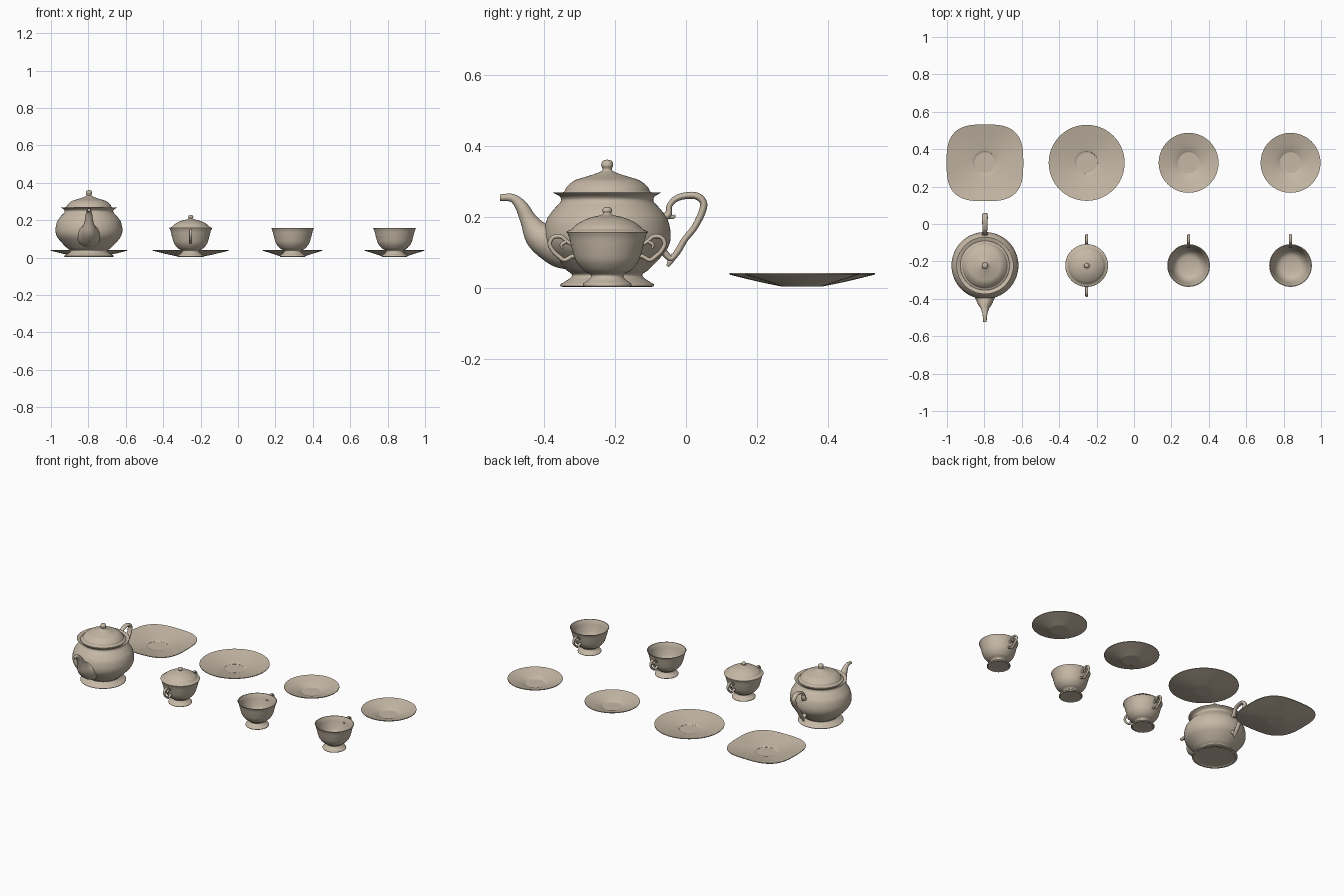
import bpy, bmesh, math
from mathutils import Vector

china = bpy.data.materials.new("warm_china")
china.diffuse_color = (0.56, 0.48, 0.38, 1)


def spline(pts, n=6):
    """Catmull-Rom through the points; a doubled point makes a sharp corner."""
    out = []
    for i in range(len(pts) - 1):
        p1, p2 = Vector(pts[i]), Vector(pts[i + 1])
        if (p1 - p2).length < 1e-6:
            continue
        p0, p3 = Vector(pts[max(i - 1, 0)]), Vector(pts[min(i + 2, len(pts) - 1)])
        for k in range(n):
            t = k / n
            out.append(0.5 * (2 * p1 + (p2 - p0) * t + (2 * p0 - 5 * p1 + 4 * p2 - p3) * t * t
                              + (3 * p1 - p0 - 3 * p2 + p3) * t ** 3))
    out.append(Vector(pts[-1]))
    return out


def skin(name, rings, loc, angle=40):
    """Join rings of points with quads and cap both ends."""
    bm = bmesh.new()
    rows = [[bm.verts.new(p) for p in ring] for ring in rings]
    n = len(rows[0])
    for a, b in zip(rows, rows[1:]):
        for i in range(n):
            j = (i + 1) % n
            bm.faces.new((a[i], a[j], b[j], b[i]))
    bm.faces.new(rows[0])
    bm.faces.new(rows[-1])
    bmesh.ops.recalc_face_normals(bm, faces=bm.faces)
    mesh = bpy.data.meshes.new(name)
    bm.to_mesh(mesh)
    bm.free()
    mesh.materials.append(china)
    ob = bpy.data.objects.new(name, mesh)
    ob.location = loc
    bpy.context.collection.objects.link(ob)
    bpy.ops.object.select_all(action='DESELECT')
    ob.select_set(True)
    bpy.context.view_layer.objects.active = ob
    bpy.ops.object.shade_smooth_by_angle(angle=math.radians(angle))
    return ob


def lathe(name, profile, loc, n=6, seg=64, square=0.0):
    """Turn an (r, z) profile; square > 0 pushes the outer part to a rounded square."""
    rings = []
    for r, z in spline(profile, n):
        r = max(r, 0.0005)
        ring = []
        for i in range(seg):
            a = 2 * math.pi * i / seg
            c, s = math.cos(a), math.sin(a)
            f = (abs(c) ** 3 + abs(s) ** 3) ** (-1 / 3)
            k = 1 + (f - 1) * (min(1, max(0, (r - 0.06) / 0.1)) if square else 0)
            ring.append((r * k * c, r * k * s, z))
        rings.append(ring)
    return skin(name, rings, loc)


def tube(name, path, loc, flip=1, wide=1.0, seg=16):
    """Sweep a round section along (y, z, radius) points in the side plane."""
    pts = spline(path, 6)
    rings = []
    for i, p in enumerate(pts):
        d = pts[min(i + 1, len(pts) - 1)] - pts[max(i - 1, 0)]
        d = Vector((d.x, d.y)).normalized()
        ring = []
        for k in range(seg):
            a = 2 * math.pi * k / seg
            u, v = p.z * math.cos(a), p.z * math.sin(a)
            ring.append((u * wide, flip * (p.x - d.y * v), p.y + d.x * v))
        rings.append(ring)
    return skin(name, rings, loc, 60)


ROW_Y, BACK_Y = -0.222, 0.327
XS = [-0.797, -0.253, 0.292, 0.837]

# --- teapot
pot = (XS[0], ROW_Y, 0)
lathe("teapot_body", [
    (0, 0.008), (0.10, 0.008), (0.12, 0.002), (0.12, 0.002), (0.131, 0.004), (0.131, 0.010),
    (0.118, 0.018), (0.102, 0.029), (0.100, 0.038), (0.118, 0.052), (0.150, 0.085), (0.172, 0.115),
    (0.179, 0.148), (0.171, 0.190), (0.151, 0.220), (0.131, 0.243), (0.134, 0.257), (0.153, 0.268),
    (0.153, 0.268), (0.149, 0.268), (0.130, 0.261), (0.12, 0.258), (0, 0.258)], pot)
lathe("teapot_lid", [
    (0, 0.258), (0.131, 0.259), (0.131, 0.259), (0.131, 0.266), (0.121, 0.271), (0.114, 0.284),
    (0.092, 0.302), (0.062, 0.312), (0.034, 0.321), (0.016, 0.329), (0.013, 0.335),
    (0.017, 0.345), (0.013, 0.357), (0, 0.361)], pot)
tube("teapot_spout", [
    (-0.09, 0.125, 0.075), (-0.138, 0.128, 0.069), (-0.190, 0.146, 0.044), (-0.220, 0.188, 0.025),
    (-0.241, 0.228, 0.018), (-0.266, 0.252, 0.012), (-0.302, 0.254, 0.009)], pot)
tube("teapot_handle", [
    (0.150, 0.196, 0.012), (0.172, 0.206, 0.010), (0.176, 0.232, 0.008), (0.200, 0.254, 0.009),
    (0.245, 0.260, 0.010), (0.270, 0.243, 0.010), (0.268, 0.215, 0.010), (0.246, 0.170, 0.009),
    (0.218, 0.135, 0.009), (0.200, 0.104, 0.009), (0.180, 0.082, 0.008), (0.160, 0.100, 0.010),
    (0.150, 0.102, 0.010)], pot, wide=1.5)
tube("teapot_handle_tail", [(0.190, 0.092, 0.009), (0.178, 0.074, 0.008), (0.170, 0.060, 0.004)], pot)
tube("teapot_handle_spur", [(0.168, 0.206, 0.009), (0.183, 0.199, 0.006), (0.192, 0.204, 0.003)], pot)

# --- sugar bowl and cups share one outside shape and one handle
BOWL = [
    (0, 0.008), (0.055, 0.008), (0.062, 0.002), (0.062, 0.002), (0.068, 0.005), (0.067, 0.012),
    (0.054, 0.021), (0.046, 0.030), (0.048, 0.038), (0.068, 0.050), (0.088, 0.075), (0.099, 0.108),
    (0.107, 0.140), (0.114, 0.157)]
INSIDE = [(0.114, 0.157), (0.110, 0.157), (0.110, 0.157), (0.102, 0.138), (0.094, 0.108),
          (0.082, 0.076), (0.062, 0.054), (0.03, 0.046), (0, 0.045)]
HANDLE = [
    (0.098, 0.122, 0.006), (0.113, 0.130, 0.006), (0.130, 0.144, 0.006), (0.152, 0.142, 0.006),
    (0.162, 0.124, 0.006), (0.152, 0.103, 0.006), (0.136, 0.088, 0.006), (0.120, 0.078, 0.006),
    (0.100, 0.088, 0.006), (0.090, 0.088, 0.006)]
CURL = [(0.116, 0.130, 0.006), (0.129, 0.121, 0.005), (0.126, 0.110, 0.003)]


def cup_handle(name, loc, flip=1):
    tube(name, HANDLE, loc, flip, 1.3)
    tube(name + "_curl", CURL, loc, flip, 1.3)


sugar = (XS[1], ROW_Y, 0)
lathe("sugar_bowl", BOWL + INSIDE, sugar)
lathe("sugar_lid", [
    (0, 0.154), (0.114, 0.155), (0.114, 0.155), (0.113, 0.159), (0.100, 0.165), (0.088, 0.177),
    (0.066, 0.190), (0.042, 0.199), (0.020, 0.204), (0.011, 0.209), (0.014, 0.217),
    (0.010, 0.225), (0, 0.228)], sugar)
cup_handle("sugar_handle_back", sugar, 1)
cup_handle("sugar_handle_front", sugar, -1)

for i, x in enumerate(XS[2:], 1):
    lathe(f"cup_{i}", BOWL + INSIDE, (x, ROW_Y, 0))
    cup_handle(f"cup_handle_{i}", (x, ROW_Y, 0))


# --- plates: shallow dishes with a sunken round well
def plate(name, x, r, square=0.0):
    lathe(name, [
        (0, 0.003), (0.055, 0.003), (0.055, 0.003), (r * 0.6, 0.017), (r, 0.037), (r, 0.037),
        (r, 0.041), (r, 0.041), (r * 0.6, 0.023), (0.066, 0.012), (0.058, 0.008),
        (0.045, 0.007), (0, 0.007)], (x, BACK_Y, 0), 4, 96, square)


plate("square_plate", XS[0], 0.205, 1.0)
plate("round_plate", XS[1], 0.203)
plate("saucer_1", XS[2], 0.16)
plate("saucer_2", XS[3], 0.16)
